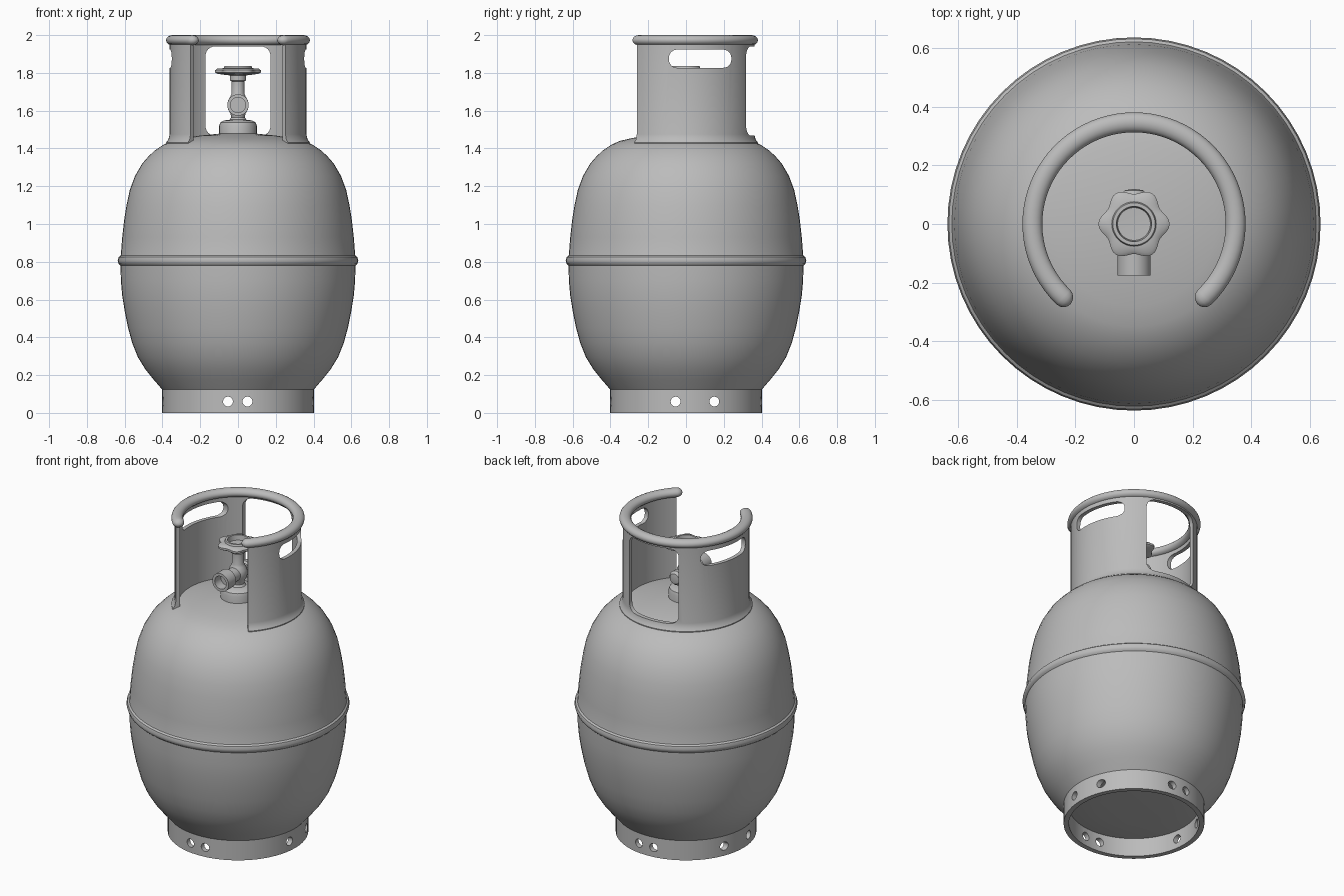
import bpy, bmesh, math
from mathutils import Matrix

if "Cube" in bpy.data.objects:
    bpy.data.objects.remove(bpy.data.objects["Cube"])

TAU = 2 * math.pi
grey = bpy.data.materials.new("grey_paint")
grey.diffuse_color = (0.5, 0.5, 0.5, 1)
grey.use_nodes = True
grey.node_tree.nodes["Principled BSDF"].inputs["Base Color"].default_value = grey.diffuse_color


def to_object(name, bm):
    bmesh.ops.remove_doubles(bm, verts=bm.verts, dist=1e-5)
    bmesh.ops.recalc_face_normals(bm, faces=bm.faces)
    me = bpy.data.meshes.new(name)
    bm.to_mesh(me)
    bm.free()
    me.materials.append(grey)
    ob = bpy.data.objects.new(name, me)
    bpy.context.collection.objects.link(ob)
    return ob


def sweep(section, stations, closed_section, closed_loop):
    """Turn an (r, z) section about z; stations are (angle, section scale)."""
    bm = bmesh.new()
    cr = sum(p[0] for p in section) / len(section)
    cz = sum(p[1] for p in section) / len(section)
    rings = []
    for a, s in stations:
        ring = []
        for r, z in section:
            r, z = cr + (r - cr) * s, cz + (z - cz) * s
            ring.append(bm.verts.new((r * math.cos(a), r * math.sin(a), z)))
        rings.append(ring)
    n, m = len(rings), len(section)
    for i in range(n if closed_loop else n - 1):
        A, B = rings[i], rings[(i + 1) % n]
        for j in range(m if closed_section else m - 1):
            k = (j + 1) % m
            bm.faces.new((A[j], A[k], B[k], B[j]))
    if not closed_loop:
        bm.faces.new(rings[0])
        bm.faces.new(rings[-1])
    return bm


def lathe(name, profile, segs=64, closed=False, matrix=None):
    bm = sweep(profile, [(TAU * i / segs, 1) for i in range(segs)], closed, True)
    if matrix:
        bm.transform(matrix)
    return to_object(name, bm)


def prism(axis, u0, u1, z0, z1, r, d0, d1):
    """Rounded rectangle in (u, z) pushed along x or y from d0 to d1."""
    bm = bmesh.new()
    corners = [(u1 - r, z1 - r, 0), (u0 + r, z1 - r, 1), (u0 + r, z0 + r, 2), (u1 - r, z0 + r, 3)]
    pts = [(cu + r * math.cos((q + t / 6) * math.pi / 2), cz + r * math.sin((q + t / 6) * math.pi / 2))
           for cu, cz, q in corners for t in range(7)]
    make = (lambda u, z, d: (d, u, z)) if axis == "x" else (lambda u, z, d: (u, d, z))
    A, B = ([bm.verts.new(make(u, z, d)) for u, z in pts] for d in (d0, d1))
    bm.faces.new(A)
    bm.faces.new(B)
    for i in range(len(pts)):
        k = (i + 1) % len(pts)
        bm.faces.new((A[i], A[k], B[k], B[i]))
    ob = to_object("cutter", bm)
    ob.hide_render = True
    return ob


def cut(ob, cutters):
    for c in cutters:
        mod = ob.modifiers.new("cut", "BOOLEAN")
        mod.operation, mod.solver, mod.object = "DIFFERENCE", "EXACT", c
        bpy.context.view_layer.objects.active = ob
        bpy.ops.object.modifier_apply(modifier=mod.name)
        bpy.data.objects.remove(c)


# Tank: two domes with a raised seam band
lathe("tank", [
    (0, 1.48), (.1, 1.478), (.2, 1.468), (.28, 1.456), (.35, 1.44), (.395, 1.42), (.44, 1.39),
    (.475, 1.357), (.507, 1.32), (.545, 1.255), (.573, 1.18), (.59, 1.1), (.603, 1.02),
    (.613, .93), (.62, .84), (.622, .832), (.632, .824), (.637, .806), (.632, .789), (.622, .78),
    (.62, .7), (.613, .62), (.6, .54), (.582, .45), (.56, .37), (.53, .295), (.49, .23),
    (.45, .18), (.40, .122), (.37, .115), (.2, .108), (0, .105)])

# Foot ring with drain holes in pairs
foot = lathe("foot_ring", [(.402, 0), (.402, .125), (.372, .125), (.372, 0)], 64, True)
H = .026
cut(foot, [prism(ax, u - H, u + H, .06 - H, .06 + H, H * .999, -.5, .5)
           for ax, u in (("y", -.053), ("y", .05), ("x", -.055), ("x", .15))])

# Collar sheet, open at the front, with back window and side hand slots
A0, A1 = math.radians(-46), math.radians(226)
arc = [A0 + (A1 - A0) * i / 60 for i in range(61)]
collar = to_object("collar", sweep(
    [(.338, 1.4), (.38, 1.4), (.38, 1.432), (.368, 1.448), (.362, 1.475), (.362, 1.975), (.338, 1.975)],
    [(a, 1) for a in arc], True, False))
cut(collar, [prism("y", -.172, .172, 1.468, 1.94, .05, .1, .6),
             prism("x", -.09, .24, 1.827, 1.923, .042, -.6, .6)])

# Rolled rim on the collar with rounded ends
W, R = .034, .347
caps = [math.radians(t) for t in (88, 70, 50, 25)]
stations = [(A0 - W / R * math.sin(t), math.cos(t)) for t in caps] + [(a, 1) for a in arc]
stations += [(A1 + W / R * math.sin(t), math.cos(t)) for t in reversed(caps)]
to_object("collar_rim", sweep(
    [(R + W * math.cos(TAU * i / 16), 1.973 + .027 * math.sin(TAU * i / 16)) for i in range(16)],
    stations, True, False))

# Valve body and stem
lathe("valve_body", [
    (0, 1.45), (.1, 1.45), (.1, 1.52), (.094, 1.537), (.075, 1.548), (.045, 1.552), (.036, 1.565),
    (.04, 1.585), (.052, 1.605), (.055, 1.63), (.052, 1.655), (.04, 1.675), (.034, 1.69),
    (.034, 1.755), (.043, 1.76), (.043, 1.79), (0, 1.79)], 32)

# Hollow outlet towards the front, safety plug at the back
lift = Matrix.Translation((0, 0, 1.63))
lathe("valve_outlet", [
    (0, 0), (.042, 0), (.042, .09), (.057, .1), (.057, .175), (.04, .175), (.04, .115), (0, .115)],
    32, matrix=lift @ Matrix.Rotation(math.pi / 2, 4, "X"))
lathe("safety_plug", [
    (0, 0), (.034, 0), (.034, .06), (.044, .07), (.044, .1), (.032, .115), (0, .12)],
    32, matrix=lift @ Matrix.Rotation(-math.pi / 2, 4, "X"))

# Six-lobed handwheel
wheel = lathe("handwheel", [
    (0, 1.785), (.06, 1.788), (.1, 1.795), (.112, 1.802), (.112, 1.814), (.1, 1.823), (.076, 1.825),
    (.072, 1.836), (.06, 1.836), (.056, 1.805), (0, 1.803)], 72)
for v in wheel.data.vertices:
    if v.co.xy.length > .09:
        k = 1 + .085 * math.cos(6 * math.atan2(v.co.y, v.co.x))
        v.co.x *= k
        v.co.y *= k

# Smooth shading with crisp edges
for ob in bpy.context.collection.objects:
    ob.select_set(True)
    bpy.context.view_layer.objects.active = ob
bpy.ops.object.shade_smooth_by_angle(angle=math.radians(35))
